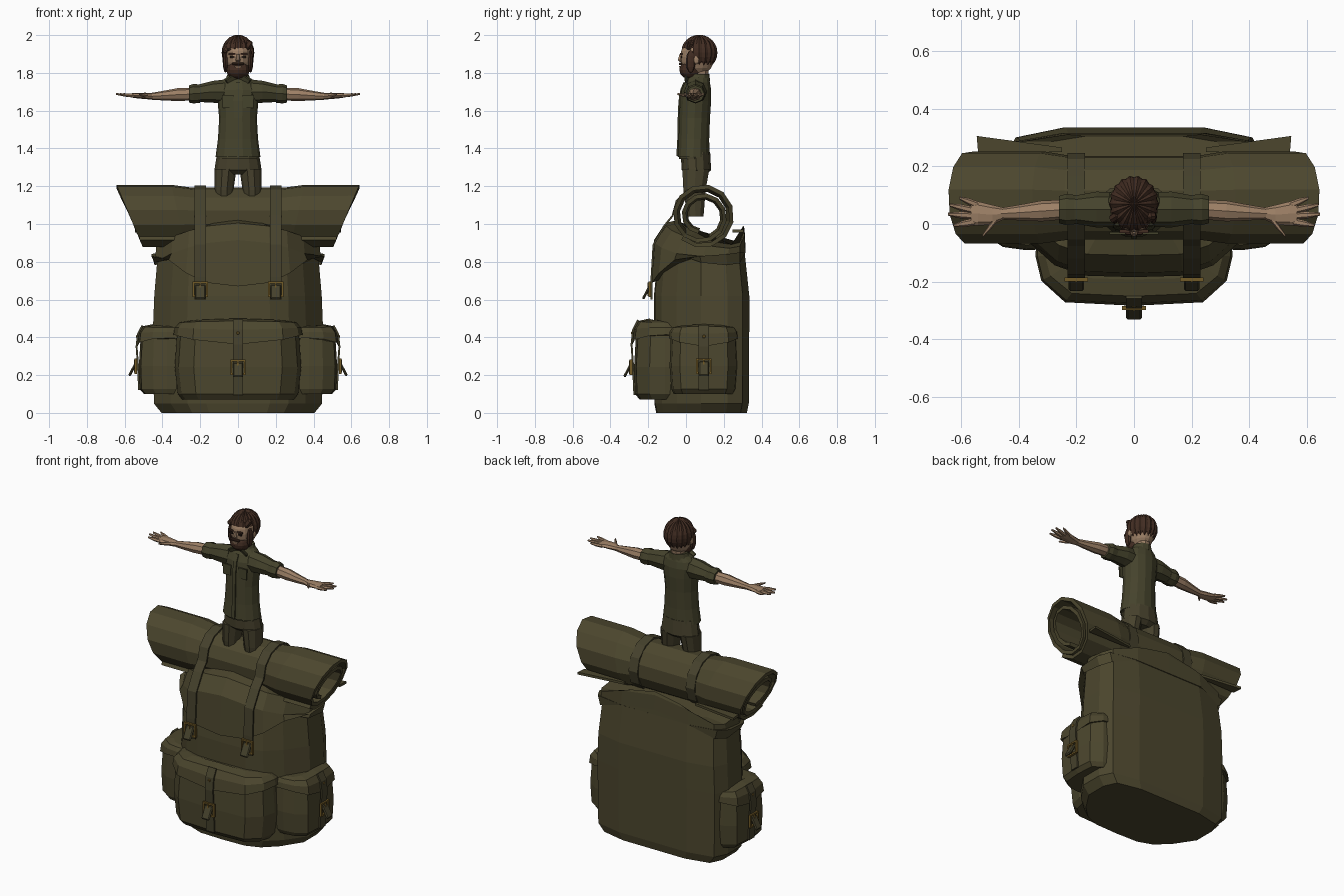
import bpy, bmesh, math
from mathutils import Vector, Matrix

if "Cube" in bpy.data.objects:
    bpy.data.objects.remove(bpy.data.objects["Cube"])


def material(name, *rgb):
    m = bpy.data.materials.new(name)
    m.use_nodes = True
    m.diffuse_color = (*rgb, 1)
    m.node_tree.nodes["Principled BSDF"].inputs["Base Color"].default_value = (*rgb, 1)
    return m


CANVAS = material("olive canvas", .072, .062, .027)
STRAP = material("strap olive", .06, .053, .025)
SHIRT = material("shirt green", .06, .056, .025)
TROUSERS = material("trouser olive", .063, .054, .026)
SKIN = material("skin", .335, .215, .132)
HAIR = material("brown hair", .054, .026, .016)
BRASS = material("brass", .17, .105, .02)
DARK = material("dark brown", .02, .012, .008)
IDENT = Matrix.Identity(4)


def finish(name, bm, mat, matrix=IDENT):
    bmesh.ops.transform(bm, matrix=matrix, verts=bm.verts)
    bmesh.ops.recalc_face_normals(bm, faces=bm.faces)
    me = bpy.data.meshes.new(name)
    bm.to_mesh(me)
    bm.free()
    me.materials.append(mat)
    ob = bpy.data.objects.new(name, me)
    bpy.context.collection.objects.link(ob)
    return ob


def loft(name, rings, mat, matrix=IDENT, closed=True):
    bm = bmesh.new()
    rows = [[bm.verts.new(p) for p in r] for r in rings]
    n = len(rows[0])
    for a, b in zip(rows, rows[1:]):
        for i in range(n if closed else n - 1):
            j = (i + 1) % n
            bm.faces.new((a[i], a[j], b[j], b[i]))
    if closed:
        bm.faces.new(rows[0])
        bm.faces.new(rows[-1])
    return finish(name, bm, mat, matrix)


def sheet(name, rings, mat, thick, matrix=IDENT):
    mod = loft(name, rings, mat, matrix, False).modifiers.new("thickness", 'SOLIDIFY')
    mod.thickness, mod.offset = thick, 0


def ribbon(name, path, width, x, mat, matrix=IDENT):
    sheet(name, [[(x - width / 2, y, z), (x + width / 2, y, z)] for y, z in path], mat, .01, matrix)


def box(name, size, mat, matrix=IDENT, bevel=0):
    bm = bmesh.new()
    bmesh.ops.create_cube(bm, size=1, matrix=Matrix.Diagonal((*size, 1)))
    if bevel:
        bmesh.ops.bevel(bm, geom=bm.edges[:], offset=bevel, segments=1, affect='EDGES')
    return finish(name, bm, mat, matrix)


def at(x, y, z):
    return Matrix.Translation((x, y, z))


def oval(c, u, v, n=12):
    c, u, v = Vector(c), Vector(u), Vector(v)
    return [c + u * math.cos(2 * math.pi * i / n) + v * math.sin(2 * math.pi * i / n) for i in range(n)]


def column(name, rows, mat, n=12):
    # rows: x, y, z, half width, half depth
    return loft(name, [oval((x, y, z), (a, 0, 0), (0, b, 0), n) for x, y, z, a, b in rows], mat)


def limb(name, rows, mat, s, n=8):
    # rows along x: x, y, z, half depth, half height
    return loft(name, [oval((s * x, y, z), (0, a, 0), (0, 0, b), n) for x, y, z, a, b in rows], mat)


def mirrored(half):
    return half + [(-p[0], *p[1:]) for p in reversed(half) if p[0] > 0]


def ball(name, centre, radii, mat, u=16, v=10, drop=None, ridges=0):
    bm = bmesh.new()
    bmesh.ops.create_uvsphere(bm, u_segments=u, v_segments=v, radius=1)
    for p in bm.verts:
        if ridges:
            p.co *= 1 + ridges * math.cos(u / 2 * math.atan2(p.co.y, p.co.x))
        p.co = Vector(centre) + Vector(a * b for a, b in zip(p.co, radii))
    if drop:
        gone = [f for f in bm.faces if drop(f.calc_center_median())]
        bmesh.ops.delete(bm, geom=gone, context='FACES')
    return finish(name, bm, mat)


# Pack body: one outline lofted upward
outline = mirrored([(0, -.17), (.17, -.165), (.27, -.13), (.36, -.05), (.45, .08), (.45, .22),
                    (.41, .3), (.24, .335), (0, .335)])


def pack_ring(z, sx, sy):
    return [(x * sx, .08 + (y - .08) * sy, z) for x, y in outline]


loft("pack_body", [pack_ring(0, .9, .95), pack_ring(.05, .99, .99), pack_ring(.45, 1, 1),
                   pack_ring(.62, .985, 1), pack_ring(.86, .94, .9)], CANVAS)

# Lid with a drooping front edge and an arched top
droop = [.67, .69, .74, .81, .83, .84, .85, .85, .85]
droop += droop[7:0:-1]


def lid_ring(sx, sy, lift=None):
    ring = []
    for (x, y), low in zip(outline, droop):
        arch = 1.025 - .55 * x * x - .1 * max(y, 0)
        ring.append((x * sx, .3 + (y - .3) * sy - .15 * max(0, y - .2), low if lift is None else arch + lift))
    return ring


loft("pack_lid", [lid_ring(1.02, 1.03), lid_ring(.98, 1, -.11), lid_ring(.96, .87, -.02),
                  lid_ring(.7, .7, 0)], CANVAS)


def buckle(name, m):
    # Brass frame with a hanging strap end, facing local -y
    for i, (x, z, w, h) in enumerate([(-.036, 0, .01, .08), (.036, 0, .01, .08),
                                      (0, -.036, .08, .01), (0, .036, .08, .01)]):
        box(f"{name}_frame_{i}", (w, .014, h), BRASS, m @ at(x, -.008, z))
    box(name + "_prong", (.008, .01, .07), BRASS, m @ at(0, -.014, 0))
    tilt = Matrix.Rotation(math.radians(-28), 4, 'X')
    box(name + "_strap_end", (.055, .014, .085), STRAP, m @ at(0, -.024, -.015) @ tilt, .006)


def pocket(name, w, d, z0, z1, m):
    # Pouch, overlapping flap, strap and buckle, facing local -y
    plan = mirrored([(0, -d), (.7 * w, -.93 * d), (.94 * w, -.5 * d), (w, .0), (w * .98, .08)])
    h = z1 - z0

    def level(t, sx, sy, sag=0):
        return [(x * sx, y * sy, z0 + h * (t + sag * (abs(x) / w) ** 2)) for x, y in plan]
    loft(name, [level(0, .88, .82), level(.07, .95, .97), level(.4, 1, 1), level(.85, .96, .93)], CANVAS, m)
    loft(name + "_flap", [level(.68, 1.02, 1.05, .12), level(.86, 1, 1, .03),
                          level(.97, .92, .85, -.02), level(1, .78, .5, -.03)], CANVAS, m)
    path = [(-.99, .06), (-1.03, .4), (-1.08, .68), (-1.03, .86), (-.87, .98)]
    ribbon(name + "_strap", [(y * d, z0 + h * t) for y, t in path], .055, 0, STRAP, m)
    box(name + "_stud", (.016, .01, .016), BRASS, m @ at(0, -d * 1.06, z0 + h * .82), .003)
    buckle(name + "_buckle", m @ at(0, -d * 1.05, z0 + h * .4))


pocket("front_pocket", .335, .165, .07, .5, at(0, -.11, 0))
for s, side in ((1, "left"), (-1, "right")):
    turn = Matrix.Rotation(s * math.pi / 2, 4, 'Z')
    pocket(side + "_pocket", .182, .15, .1, .47, at(s * .375, .095, 0) @ turn)

# Bed roll: a spiral sheet with slanted ends and a pinched middle
rings = []
for t in (-1, -.55, -.38, -.3, -.12, .12, .3, .38, .55, 1):
    pinch = .9 if abs(t) < .4 else 1
    ring = []
    for i in range(26):
        a = i * math.pi / 6
        r = (.158 - .0075 * max(0, a - 3.5)) * pinch
        y, z = .085 + r * math.cos(a - 2.3), 1.043 + r * math.sin(a - 2.3)
        ring.append((t * (.5 + .45 * (z - .88)), y, z))
    rings.append(ring)
sheet("bed_roll", rings, CANVAS, .022)

for s, side in ((1, "left"), (-1, "right")):
    # Strap hugging the roll, then running down the lid to its buckle
    wrap = [(.085 + .156 * math.cos(math.radians(a)), 1.043 + .156 * math.sin(math.radians(a)))
            for a in range(-60, 200, 30)]
    ribbon(side + "_roll_strap", wrap + [(-.115, .99), (-.172, .89), (-.182, .72), (-.182, .6)],
           .062, s * .2, STRAP)
    buckle(side + "_lid_buckle", at(s * .2, -.184, .655))
    # Lid wing under the roll
    wing = [(s * .25, .25), (s * .54, .245), (s * .545, .305), (s * .25, .265)]
    loft(side + "_lid_wing", [[(x, y, z) for x, y in wing] for z in (.955, .97)], CANVAS)

    # Trouser leg, sleeve, arm and hand
    column(side + "_leg", [(s * .072, .05, 1.04, .045, .045), (s * .074, .045, 1.18, .05, .062),
                           (s * .066, .052, 1.29, .058, .075)], TROUSERS, 10)
    limb(side + "_sleeve", [(.07, .05, 1.7, .06, .065), (.13, .05, 1.7, .062, .058),
                            (.23, .05, 1.69, .044, .043)], SHIRT, s)
    limb(side + "_cuff", [(.2, .05, 1.69, .05, .048), (.235, .05, 1.69, .054, .052),
                          (.26, .05, 1.688, .047, .045)], SHIRT, s)
    limb(side + "_forearm", [(.24, .05, 1.688, .034, .034), (.32, .045, 1.685, .036, .034),
                             (.39, .04, 1.68, .028, .026), (.46, .036, 1.676, .02, .018)], SKIN, s)
    limb(side + "_palm", [(.45, .036, 1.676, .02, .017), (.49, .032, 1.678, .034, .017),
                          (.54, .036, 1.68, .042, .014), (.565, .036, 1.681, .038, .011)], SKIN, s)
    for i, (x0, y0, x1, y1) in enumerate([(.54, .065, .605, .09), (.555, .047, .64, .066), (.555, .028, .645, .034),
                                          (.55, .008, .625, -.005), (.475, .02, .525, -.042)]):
        limb(f"{side}_finger_{i}", [(x0, y0, 1.679, .013, .011), ((x0 + x1) / 2, (y0 + y1) / 2, 1.683, .012, .01),
                                    (x1, y1, 1.688, .005, .005)], SKIN, s, 6)

    # Chest pocket, collar wing, eye and brow
    box(side + "_chest_pocket", (.055, .008, .06), SHIRT, at(s * .055, -.03, 1.645))
    box(side + "_chest_flap", (.06, .009, .02), SHIRT, at(s * .055, -.032, 1.672))
    lean = Matrix.Rotation(s * .6, 4, 'Y') @ Matrix.Rotation(.5, 4, 'X')
    box(side + "_collar_wing", (.06, .012, .04), SHIRT, at(s * .035, .005, 1.765) @ lean, .004)
    box(side + "_eye", (.024, .008, .01), DARK, at(s * .03, -.024, 1.885))
    box(side + "_brow", (.036, .012, .009), HAIR, at(s * .032, -.025, 1.9))
    ball(side + "_ear", (s * .073, .055, 1.87), (.01, .018, .024), SKIN, 8, 6)
    ball(side + "_sideburn", (s * .066, .025, 1.86), (.014, .026, .06), HAIR, 8, 6)

# Hips and shirt
column("hips", [(0, .055, 1.262, .085, .05), (0, .055, 1.285, .125, .078), (0, .05, 1.38, .11, .078)], TROUSERS)
column("belt", [(0, .045, 1.345, .114, .082), (0, .045, 1.37, .114, .082)], STRAP)
column("shirt_body", [(0, .04, 1.355, .119, .086), (0, .042, 1.45, .106, .083), (0, .045, 1.56, .1, .084),
                      (0, .05, 1.65, .108, .085), (0, .055, 1.71, .115, .08), (0, .06, 1.75, .095, .068),
                      (0, .068, 1.785, .05, .05)], SHIRT, 14)
ribbon("shirt_placket", [(-.046, 1.36), (-.041, 1.45), (-.039, 1.56), (-.035, 1.65), (-.025, 1.71),
                         (-.008, 1.75)], .022, 0, SHIRT)
column("collar", [(0, .065, 1.755, .07, .062), (0, .072, 1.795, .055, .052)], SHIRT)
column("neck", [(0, .075, 1.74, .042, .042), (0, .08, 1.85, .042, .045)], SKIN, 10)

# Head, nose, beard and ridged hair
ball("head", (0, .06, 1.885), (.072, .09, .1), SKIN)
loft("nose", [oval((0, -.025, 1.9), (.007, 0, 0), (0, .01, 0), 6), oval((0, -.031, 1.868), (.013, 0, 0), (0, .015, 0), 6),
              oval((0, -.026, 1.858), (.01, 0, 0), (0, .008, 0), 6)], SKIN)
ball("beard", (0, .024, 1.816), (.061, .058, .05), HAIR, 16, 8,
     lambda p: p.z > 1.845 and abs(p.x) < .045 and p.y < .03, .02)
box("moustache", (.062, .016, .014), HAIR, at(0, -.03, 1.848), .004)
box("mouth", (.036, .008, .008), SKIN, at(0, -.033, 1.833))
ball("hair", (0, .07, 1.907), (.084, .095, .092), HAIR, 36, 12,
     lambda p: (p.y < .035 and p.z < 1.925) or p.z < 1.838, .03)
for i in range(5):
    # Swept fringe, falling lower toward the right
    x = -.06 + .028 * i
    m = at(x, .002 + abs(x) * .4, 1.93 + .004 * i) @ Matrix.Rotation(.6, 4, 'Y') @ Matrix.Rotation(-.35, 4, 'X')
    box(f"fringe_tuft_{i}", (.034, .03, .055), HAIR, m, .008)
